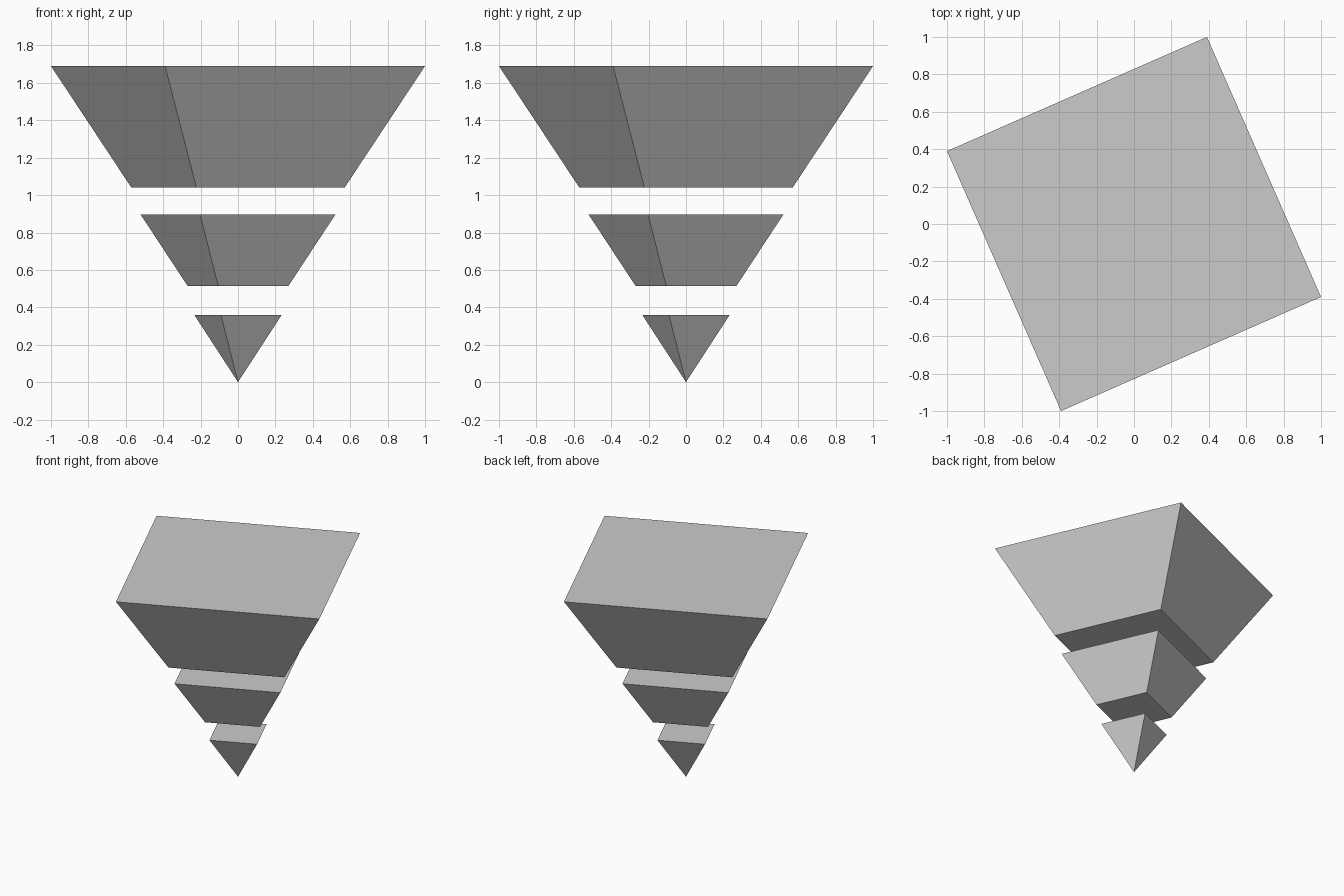
import bpy
import bmesh
import math

cube = bpy.data.objects.get("Cube")
if cube:
    bpy.data.objects.remove(cube, do_unlink=True)

# One flat grey for every tier
grey = bpy.data.materials.new("light grey")
grey.use_nodes = True
colour = (0.6, 0.6, 0.6, 1.0)
grey.diffuse_color = colour
grey.node_tree.nodes["Principled BSDF"].inputs["Base Color"].default_value = colour

CORNER_RATIO = 0.39                              # corner offset across / along
RADIUS = math.hypot(1, CORNER_RATIO)             # corner distance per unit half width
TURN = math.atan2(-CORNER_RATIO, 1)              # twist of the square plan


def ring(bm, half, z):
    """Square ring of corners, or a single point when half is zero."""
    if half == 0:
        return [bm.verts.new((0, 0, z))]
    return [bm.verts.new((half * RADIUS * math.cos(TURN + i * math.pi / 2),
                          half * RADIUS * math.sin(TURN + i * math.pi / 2), z))
            for i in range(4)]


def tier(name, half_low, z_low, half_high, z_high):
    """Closed inverted pyramid slice."""
    bm = bmesh.new()
    low = ring(bm, half_low, z_low)
    high = ring(bm, half_high, z_high)
    bm.faces.new(high)
    if len(low) > 1:
        bm.faces.new(low[::-1])
    for i in range(4):
        j = (i + 1) % 4
        base = [low[i], low[j]] if len(low) > 1 else [low[0]]
        bm.faces.new(base + [high[j], high[i]])
    bmesh.ops.recalc_face_normals(bm, faces=bm.faces)
    mesh = bpy.data.meshes.new(name)
    bm.to_mesh(mesh)
    bm.free()
    mesh.materials.append(grey)
    bpy.context.collection.objects.link(bpy.data.objects.new(name, mesh))


# Three floating slices, tip downward
tier("bottom_tip", 0, 0, 0.234, 0.36)
tier("middle_tier", 0.27, 0.515, 0.52, 0.895)
tier("top_tier", 0.57, 1.04, 1.0, 1.69)
